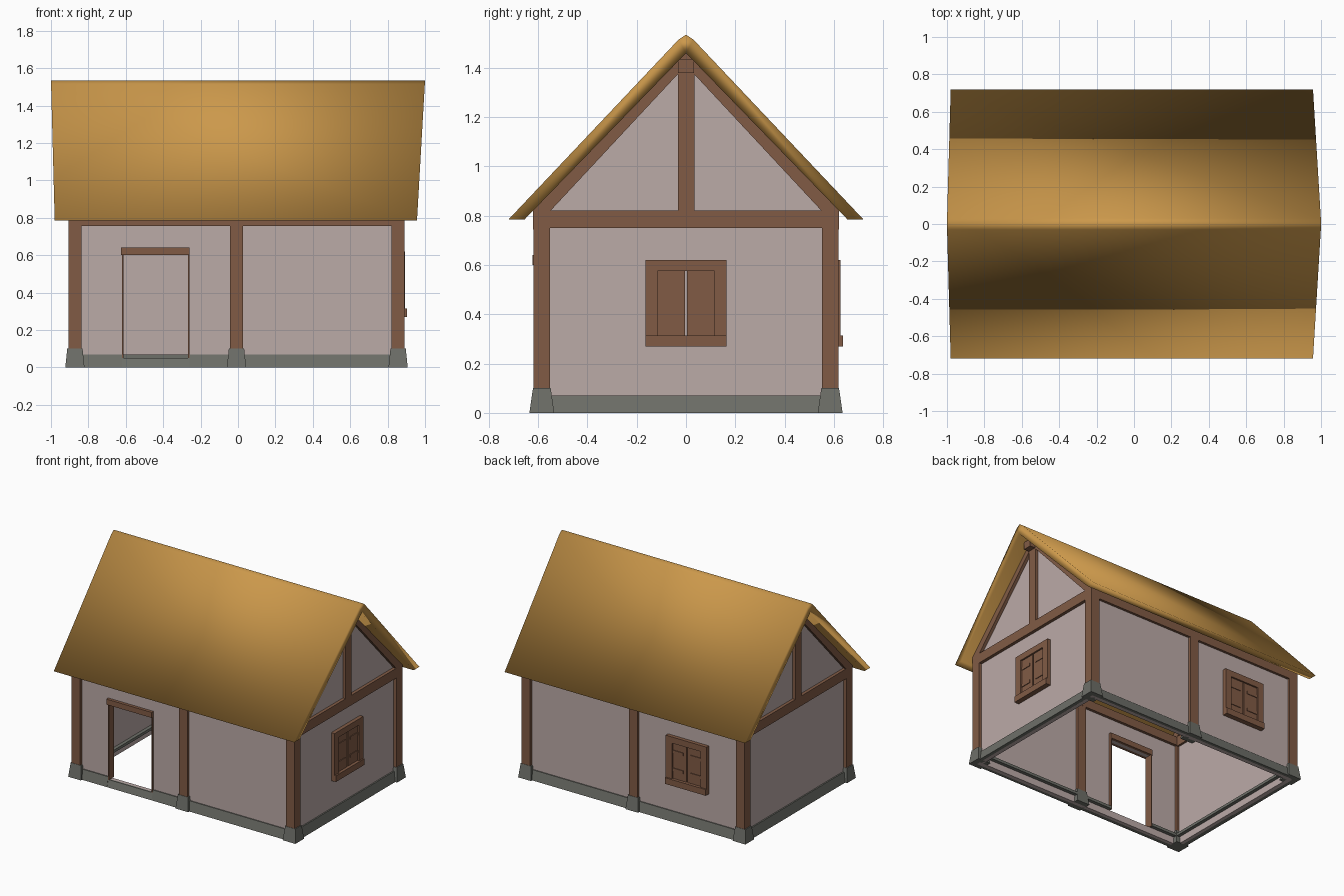
import bpy, bmesh
from mathutils import Vector

if "Cube" in bpy.data.objects:
    bpy.data.objects.remove(bpy.data.objects["Cube"])


def material(name, rgb):
    m = bpy.data.materials.new(name)
    m.use_nodes = True
    m.diffuse_color = (*rgb, 1)
    m.node_tree.nodes["Principled BSDF"].inputs["Base Color"].default_value = (*rgb, 1)
    return m


PLASTER = material("plaster", (0.50, 0.405, 0.39))
TIMBER = material("timber", (0.22, 0.105, 0.06))
THATCH = material("thatch", (0.60, 0.315, 0.07))
STONE = material("stone", (0.155, 0.16, 0.14))


def finish(name, bm, mat):
    bmesh.ops.recalc_face_normals(bm, faces=bm.faces)
    me = bpy.data.meshes.new(name)
    bm.to_mesh(me)
    bm.free()
    me.materials.append(mat)
    ob = bpy.data.objects.new(name, me)
    bpy.context.collection.objects.link(ob)
    return ob


def box(name, x, y, z, mat):
    """Box from three (low, high) ranges."""
    bm = bmesh.new()
    bmesh.ops.create_cube(bm, size=1)
    for v in bm.verts:
        v.co = Vector(r[0] if c < 0 else r[1] for c, r in zip(v.co, (x, y, z)))
    return finish(name, bm, mat)


def extrude_x(name, profile, x0, x1, mat):
    """Profile of (y, z) points extruded along x."""
    bm = bmesh.new()
    f = bm.faces.new([bm.verts.new((x0, y, z)) for y, z in profile])
    new = bmesh.ops.extrude_face_region(bm, geom=[f])["geom"]
    for v in new:
        if isinstance(v, bmesh.types.BMVert):
            v.co.x = x1
    return finish(name, bm, mat)


CX = -0.008                      # middle of the timber frame
POST_X = (CX - 0.864, CX, CX + 0.864)
POST_Y = 0.585
H = 0.034                        # half post width
DOOR = (-0.62, -0.26)
WALL_Y = (0.57, 0.6)


def span(a, b):
    return (min(a, b), max(a, b))


def sided(r, s):
    return span(r[0] * s, r[1] * s)


# Thatched roof slab, softly shaded all over, eaves shorter than the ridge
half = [(0.72, 0.785), (0.03, 1.515)]
under = [(0.655, 0.785)]
profile = ([(y, z) for y, z in half] + [(0, 1.535)] + [(-y, z) for y, z in reversed(half)]
           + [(-y, z) for y, z in under] + [(0, 1.46)] + under)
roof = extrude_x("thatched_roof", profile, -1, 1, THATCH)
for v in roof.data.vertices:
    drop = (1.535 - v.co.z) / 0.75
    v.co.x += drop * (0.02 if v.co.x < 0 else -0.043)
roof.data.shade_smooth()

# Posts and flared stone feet
for i, px in enumerate(POST_X):
    for s in (-1, 1):
        tag = ("right", "middle", "left")[i] + ("_front" if s < 0 else "_back")
        py = s * POST_Y
        box(tag + "_post", (px - H, px + H), (py - H, py + H), (0.05, 0.78), TIMBER)
        foot = box(tag + "_foot", (px - 0.041, px + 0.041), (py - 0.036, py + 0.036), (0, 0.1), STONE)
        for v in foot.data.vertices:
            if v.co.z < 0.05:
                v.co.x = px + (v.co.x - px) * 1.25
                v.co.y = py + (v.co.y - py) * 1.4

# Long walls: the back is whole, the front leaves a doorway
X0, X1 = POST_X[0] - 0.01, POST_X[2] + 0.01
box("back_wall", (X0, X1), WALL_Y, (0, 0.8), PLASTER)
front = sided(WALL_Y, -1)
box("front_wall_right", (X0, DOOR[0]), front, (0, 0.8), PLASTER)
box("front_wall_left", (DOOR[1], X1), front, (0, 0.8), PLASTER)
box("front_wall_over_door", DOOR, front, (0.6, 0.8), PLASTER)
box("front_wall_sill", DOOR, front, (0, 0.05), PLASTER)

# Door frame
box("door_lintel", (DOOR[0] - 0.005, DOOR[1]), (-0.622, -0.55), (0.6, 0.64), TIMBER)
for name, a, b in (("right", DOOR[0], DOOR[0] + 0.008), ("left", DOOR[1] - 0.008, DOOR[1])):
    box("door_jamb_" + name, (a, b), (-0.612, -0.55), (0.05, 0.6), TIMBER)

# Wall plates and ridge beam
for s, tag in ((-1, "front"), (1, "back")):
    box(tag + "_plate", (POST_X[0] - H, POST_X[2] + H), sided((0.55, 0.618), s), (0.755, 0.818), TIMBER)
box("ridge_beam", (CX - 0.94, CX + 0.94), (-0.032, 0.032), (1.38, 1.435), TIMBER)

# End walls with gable framing
for s, tag in ((-1, "right"), (1, "left")):
    def out(a, b):
        return span(CX + s * a, CX + s * b)
    gable = [(-0.59, 0), (0.59, 0), (0.59, 0.84), (0, 1.44), (-0.59, 0.84)]
    extrude_x(tag + "_end_wall", gable, *out(0.845, 0.875), PLASTER)
    frame = out(0.83, 0.898)
    box(tag + "_tie_beam", frame, (-0.62, 0.62), (0.75, 0.822), TIMBER)
    box(tag + "_king_post", frame, (-0.032, 0.035), (0.82, 1.4), TIMBER)
    for t, side in ((-1, "front"), (1, "back")):
        rafter = [(0, 1.462), (t * 0.62, 0.823), (t * 0.62, 0.745), (0, 1.41)]
        extrude_x(f"{tag}_{side}_rafter", rafter, *frame, TIMBER)


# Stone footing: sloped outside, with a narrow ledge indoors
def footing(name, x, y, top, axis, s):
    ob = box(name, x, y, (0, top), STONE)
    for v in ob.data.vertices:
        if v.co.z > 0.01 and v.co[axis] * s > (0.61 if axis else 0.88):
            v.co[axis] -= s * 0.015


for s, tag in ((-1, "front"), (1, "back")):
    y = sided((0.595, 0.622), s)
    parts = [(X0, X1, 0.07)] if s > 0 else [(X0, DOOR[0], 0.07), (*DOOR, 0.05), (DOOR[1], X1, 0.07)]
    for n, (a, b, top) in enumerate(parts):
        footing(f"{tag}_footing_{n + 1}", (a, b), y, top, 1, s)
        if top > 0.06:
            box(f"{tag}_inner_ledge_{n + 1}", (a, b), sided((0.545, 0.572), s), (0.05, 0.07), STONE)
for s, tag in ((-1, "right"), (1, "left")):
    footing(tag + "_footing", span(CX + s * 0.87, CX + s * 0.9), (-0.59, 0.59), 0.07, 0, s)
    box(tag + "_inner_ledge", span(CX + s * 0.82, CX + s * 0.847), (-0.57, 0.57), (0.05, 0.07), STONE)


# Shuttered window, built from boxes along the wall (u) and outward (d)
def window(tag, centre, face, axis):
    def piece(name, u, d, z):
        along = (centre + u[0], centre + u[1])
        depth = (face + d[0], face + d[1])
        x, y = (depth, along) if axis == "x" else (along, depth)
        box(f"{tag}_window_{name}", x, y, z, TIMBER)
    piece("sill", (-0.165, 0.165), (-0.01, 0.037), (0.27, 0.315))
    piece("head", (-0.165, 0.165), (-0.01, 0.027), (0.575, 0.62))
    for t, side in ((-1, "a"), (1, "b")):
        piece("jamb_" + side, sided((0.115, 0.165), t), (-0.01, 0.027), (0.315, 0.575))
        piece("shutter_" + side, sided((0.004, 0.115), t), (-0.01, 0.015), (0.315, 0.575))
        for n, z in enumerate((0.37, 0.5)):
            piece(f"strap_{side}{n + 1}", sided((0.03, 0.115), t), (0.01, 0.02), (z, z + 0.022))


window("left_end", 0, CX + 0.875, "x")
window("back", -0.44, 0.6, "y")
